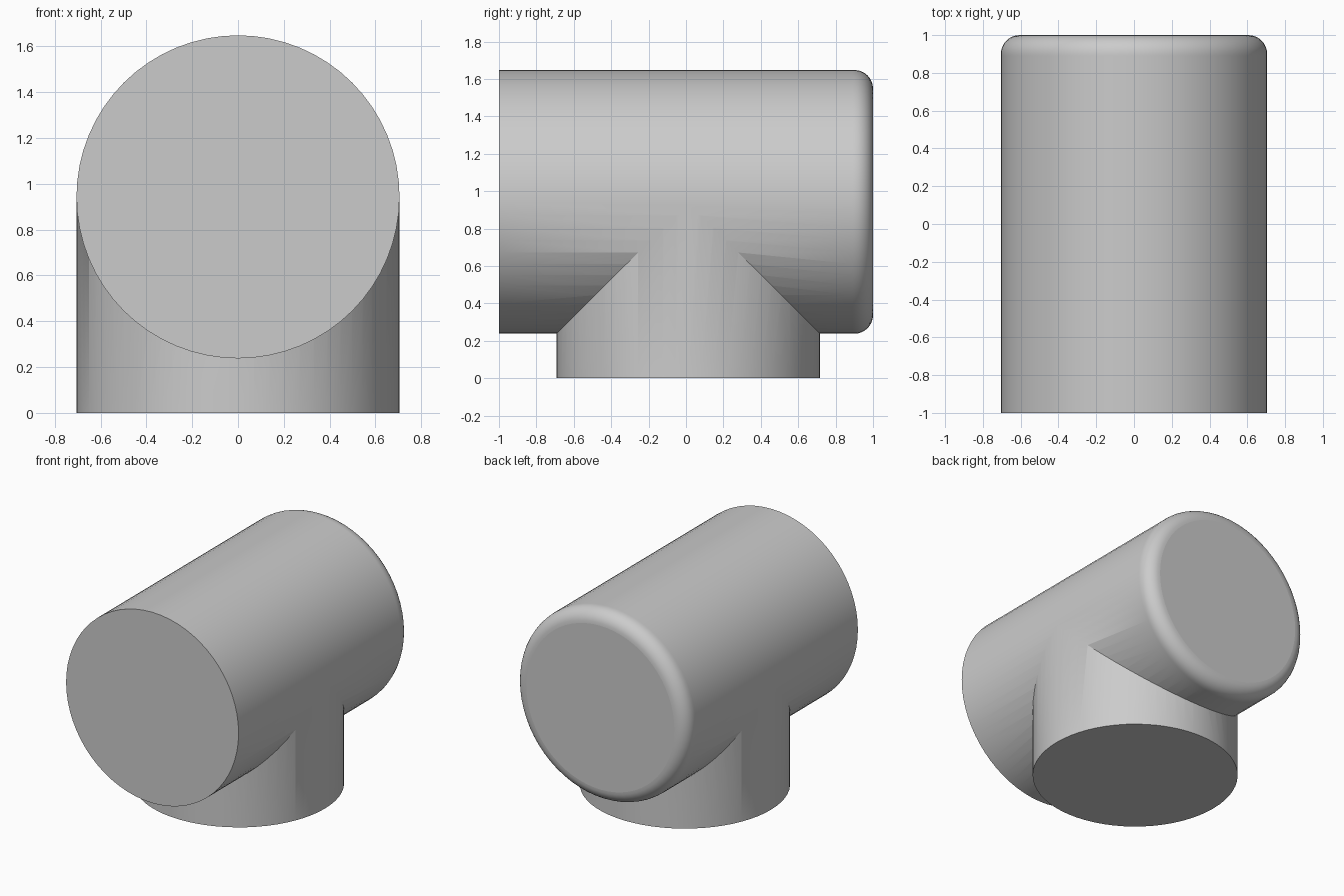
import bpy, bmesh, math
from mathutils import Matrix

old = bpy.data.objects.get("Cube")
if old:
    bpy.data.objects.remove(old, do_unlink=True)

RADIUS = 0.705      # pipe radius
AXIS_Z = 0.943      # height of the main pipe's axis
ROUND = 0.1         # rounding at the back end
SIDES = 64

grey = bpy.data.materials.new("plain grey")
grey.use_nodes = True
colour = (0.6, 0.6, 0.6, 1)
grey.diffuse_color = colour
grey.node_tree.nodes["Principled BSDF"].inputs["Base Color"].default_value = colour


def lathe(name, profile, matrix):
    """Closed solid of revolution about z from (radius, height) pairs, then placed."""
    bm = bmesh.new()
    rings = []
    for r, h in profile:
        rings.append([bm.verts.new((r * math.cos(a), r * math.sin(a), h))
                      for a in (math.tau * i / SIDES for i in range(SIDES))])
    for low, high in zip(rings, rings[1:]):
        for i in range(SIDES):
            j = (i + 1) % SIDES
            bm.faces.new((low[i], low[j], high[j], high[i]))
    bm.faces.new(rings[0][::-1])
    bm.faces.new(rings[-1])
    bm.transform(matrix)
    bmesh.ops.recalc_face_normals(bm, faces=bm.faces)
    mesh = bpy.data.meshes.new(name)
    bm.to_mesh(mesh)
    bm.free()
    mesh.materials.append(grey)
    obj = bpy.data.objects.new(name, mesh)
    bpy.context.collection.objects.link(obj)
    return obj


# Main pipe along y: sharp front end, rounded back end
steps = 8
arc = [(RADIUS - ROUND + ROUND * math.cos(t), 1 - ROUND + ROUND * math.sin(t))
       for t in (math.pi / 2 * k / steps for k in range(steps + 1))]
pipe = lathe("tee_pipe", [(RADIUS, -1), (RADIUS, 1 - ROUND - 0.01)] + arc,
             Matrix.Translation((0, 0, AXIS_Z)) @ Matrix.Rotation(-math.pi / 2, 4, "X"))

# Branch pipe down to the ground, ending inside the main pipe
branch = lathe("branch_pipe", [(RADIUS - 0.001, 0), (RADIUS - 0.001, AXIS_Z)],
               Matrix.Translation((0, 0.012, 0)))
branch.hide_render = True

# Join both into one skin
join = pipe.modifiers.new("join", "BOOLEAN")
join.operation = "UNION"
join.solver = "EXACT"
join.object = branch
bpy.ops.object.select_all(action="DESELECT")
pipe.select_set(True)
bpy.context.view_layer.objects.active = pipe
bpy.ops.object.modifier_apply(modifier=join.name)
bpy.data.objects.remove(branch, do_unlink=True)

# Smooth walls, flat end caps
bpy.ops.object.shade_smooth_by_angle(angle=math.radians(30))
for face in pipe.data.polygons:
    if abs(face.normal.y) > 0.999 or face.normal.z < -0.999 and face.center.z < 0.01:
        face.use_smooth = False
